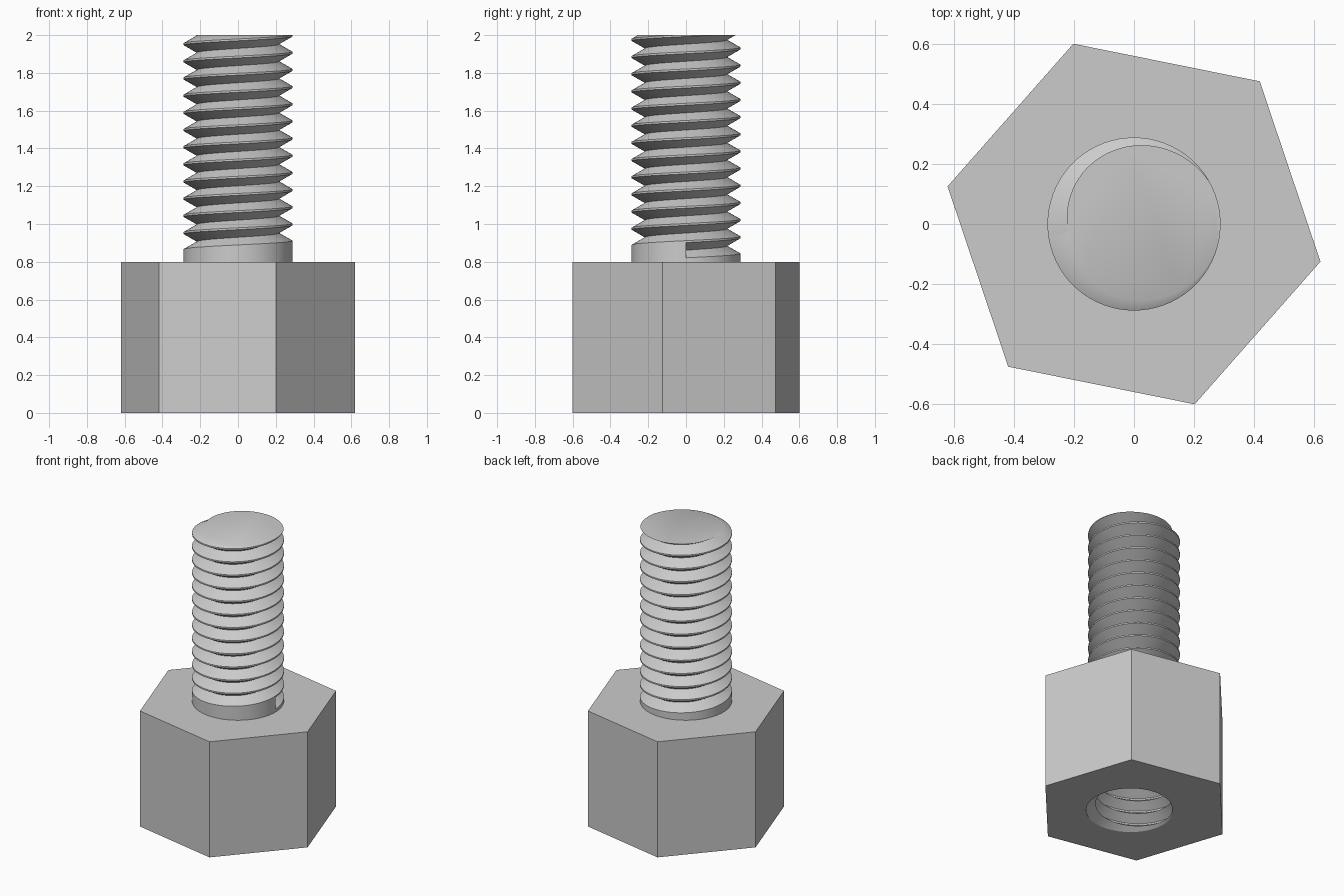
import bpy, bmesh
from math import cos, sin, pi, radians

if "Cube" in bpy.data.objects:
    bpy.data.objects.remove(bpy.data.objects["Cube"])

PITCH = 0.0909      # rise of the thread per turn
FLAT = 0.005        # half width of the flat crest
SEGS = 72
HEX_HEIGHT = 0.8

steel = bpy.data.materials.new("grey_steel")
steel.use_nodes = True
grey = (0.6, 0.6, 0.6, 1)
steel.diffuse_color = grey
steel.node_tree.nodes["Principled BSDF"].inputs["Base Color"].default_value = grey


def add_object(name, bm):
    bmesh.ops.recalc_face_normals(bm, faces=bm.faces[:])
    mesh = bpy.data.meshes.new(name)
    bm.to_mesh(mesh)
    bm.free()
    mesh.materials.append(steel)
    obj = bpy.data.objects.new(name, mesh)
    bpy.context.collection.objects.link(obj)
    return obj


def cut_flat(bm, z, up):
    """Trim everything beyond height z and close the opening."""
    cut = bmesh.ops.bisect_plane(
        bm, geom=bm.verts[:] + bm.edges[:] + bm.faces[:], dist=1e-6,
        plane_co=(0, 0, z), plane_no=(0, 0, 1 if up else -1), clear_outer=True)
    edges = [e for e in cut["geom_cut"] if isinstance(e, bmesh.types.BMEdge)]
    bmesh.ops.contextual_create(bm, geom=edges)


def thread(major, minor, start, turns, wall_base=None):
    """Right-handed V thread; wall_base fills the first turn down to that height."""
    bm = bmesh.new()
    columns = []
    for i in range(SEGS + 1):
        angle = 2 * pi * i / SEGS
        points = []
        for k in range(turns):
            crest = start + PITCH * (k + i / SEGS)
            points += [(major, crest - FLAT), (major, crest + FLAT),
                       (minor, crest + PITCH / 2)]
        if wall_base is not None:
            points[0] = (major, wall_base)
        columns.append([bm.verts.new((r * cos(angle), r * sin(angle), z))
                        for r, z in points])
    for a, b in zip(columns, columns[1:]):
        for j in range(len(a) - 1):
            bm.faces.new((a[j], b[j], b[j + 1], a[j + 1]))
    # closing step where the first groove begins
    if wall_base is not None:
        bm.faces.new(columns[0][1:4])
    bmesh.ops.remove_doubles(bm, verts=bm.verts[:], dist=1e-5)
    return bm


def smooth(obj):
    bpy.ops.object.select_all(action="DESELECT")
    obj.select_set(True)
    bpy.context.view_layer.objects.active = obj
    bpy.ops.object.shade_smooth_by_angle(angle=radians(30))


# Threaded stud
bm = thread(0.288, 0.2175, 0.816, 15, HEX_HEIGHT - 0.02)
cut_flat(bm, 2.0, True)
stud = add_object("threaded_stud", bm)

# Hexagonal body, slightly turned
bm = bmesh.new()
ring = [bm.verts.new((0.633 * cos(a), 0.633 * sin(a), 0))
        for a in (radians(60 * i - 11.4) for i in range(6))]
base = bm.faces.new(ring)
top = bmesh.ops.extrude_face_region(bm, geom=[base], use_keep_orig=True)["geom"]
bmesh.ops.translate(bm, vec=(0, 0, HEX_HEIGHT),
                    verts=[v for v in top if isinstance(v, bmesh.types.BMVert)])
body = add_object("hex_body", bm)

# Threaded socket cut up into the underside
bm = thread(0.30, 0.24, PITCH / 8 - 3 * PITCH, 14)
cut_flat(bm, 0.6, True)
cut_flat(bm, -0.03, False)
cutter = add_object("socket_cutter", bm)
cutter.hide_render = True
socket = body.modifiers.new("socket", "BOOLEAN")
socket.operation = "DIFFERENCE"
socket.solver = "EXACT"
socket.object = cutter
bpy.context.view_layer.objects.active = body
bpy.ops.object.modifier_apply(modifier=socket.name)
bpy.data.objects.remove(cutter)

for part in (stud, body):
    smooth(part)
